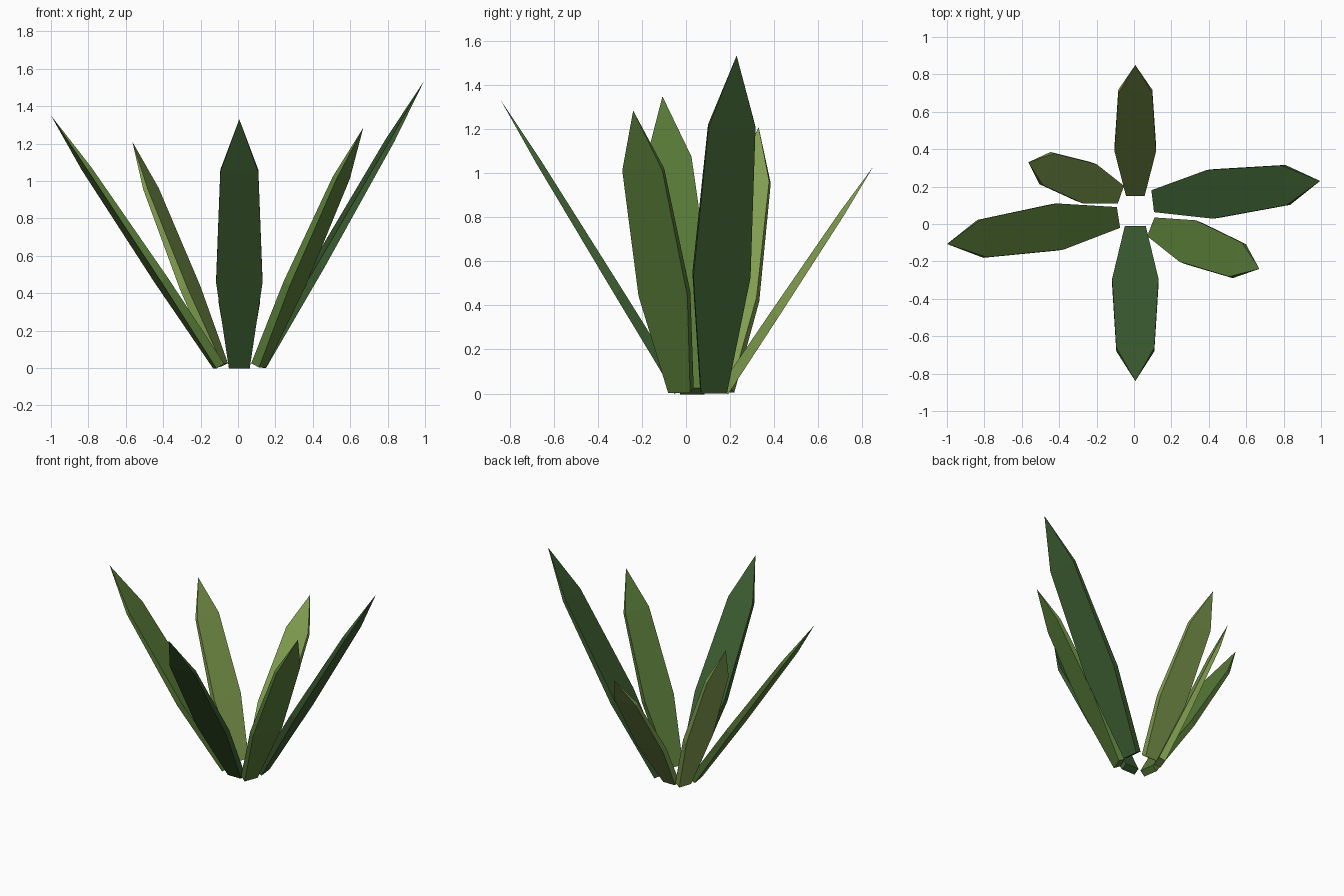
import bpy
from mathutils import Vector

if "Cube" in bpy.data.objects:
    bpy.data.objects.remove(bpy.data.objects["Cube"])


def material(name, rgb):
    m = bpy.data.materials.new(name)
    m.diffuse_color = (*rgb, 1)
    m.use_nodes = True
    m.node_tree.nodes["Principled BSDF"].inputs["Base Color"].default_value = m.diffuse_color
    return m


dark = material("dark_green", (0.045, 0.11, 0.03))
mid = material("mid_green", (0.10, 0.20, 0.04))
light = material("light_green", (0.22, 0.34, 0.08))

# Leaf profile: fraction of length, width relative to the widest, thickness
PROFILE = [(0.0, 0.45, 0.05), (0.345, 1.0, 0.042), (0.79, 0.82, 0.025)]


def leaf(name, base, tip, width, mat):
    """Straight tapered blade: three rectangular rings closing to a point."""
    tip = Vector(tip)
    inner = Vector((base[0], base[1], 0.025))
    axis = (tip - inner).normalized()
    side = axis.cross(Vector((0, 0, 1))).normalized()
    normal = side.cross(axis).normalized()          # upper, inward facing
    start = inner - normal * PROFILE[0][2] / 2
    verts, faces = [], [(3, 2, 1, 0)]
    for f, w, t in PROFILE:
        c = start.lerp(tip, f)
        for a, b in ((-1, -1), (1, -1), (1, 1), (-1, 1)):
            verts.append(c + side * a * w * width / 2 + normal * b * t / 2)
    verts.append(tip)
    for r in (0, 4):
        for i in range(4):
            j = (i + 1) % 4
            faces.append((r + i, r + j, r + 4 + j, r + 4 + i))
    faces += [(8 + i, 8 + (i + 1) % 4, 12) for i in range(4)]
    mesh = bpy.data.meshes.new(name)
    mesh.from_pydata(verts, [], faces)
    mesh.materials.append(mat)
    # outward normals
    import bmesh
    bm = bmesh.new()
    bm.from_mesh(mesh)
    bmesh.ops.recalc_face_normals(bm, faces=bm.faces)
    bm.to_mesh(mesh)
    bm.free()
    ob = bpy.data.objects.new(name, mesh)
    bpy.context.collection.objects.link(ob)


# Six leaves fanned around the centre
leaf("front_leaf", (0.007, -0.01), (0.007, -0.84, 1.33), 0.248, dark)
leaf("back_leaf", (0.007, 0.15), (0.007, 0.85, 1.03), 0.222, light)
leaf("right_leaf", (0.10, 0.122), (0.995, 0.23, 1.535), 0.262, dark)
leaf("left_leaf", (-0.083, 0.035), (-1.0, -0.107, 1.35), 0.25, mid)
leaf("front_right_leaf", (0.09, -0.015), (0.67, -0.24, 1.285), 0.238, mid)
leaf("back_left_leaf", (-0.07, 0.157), (-0.565, 0.33, 1.21), 0.222, light)
